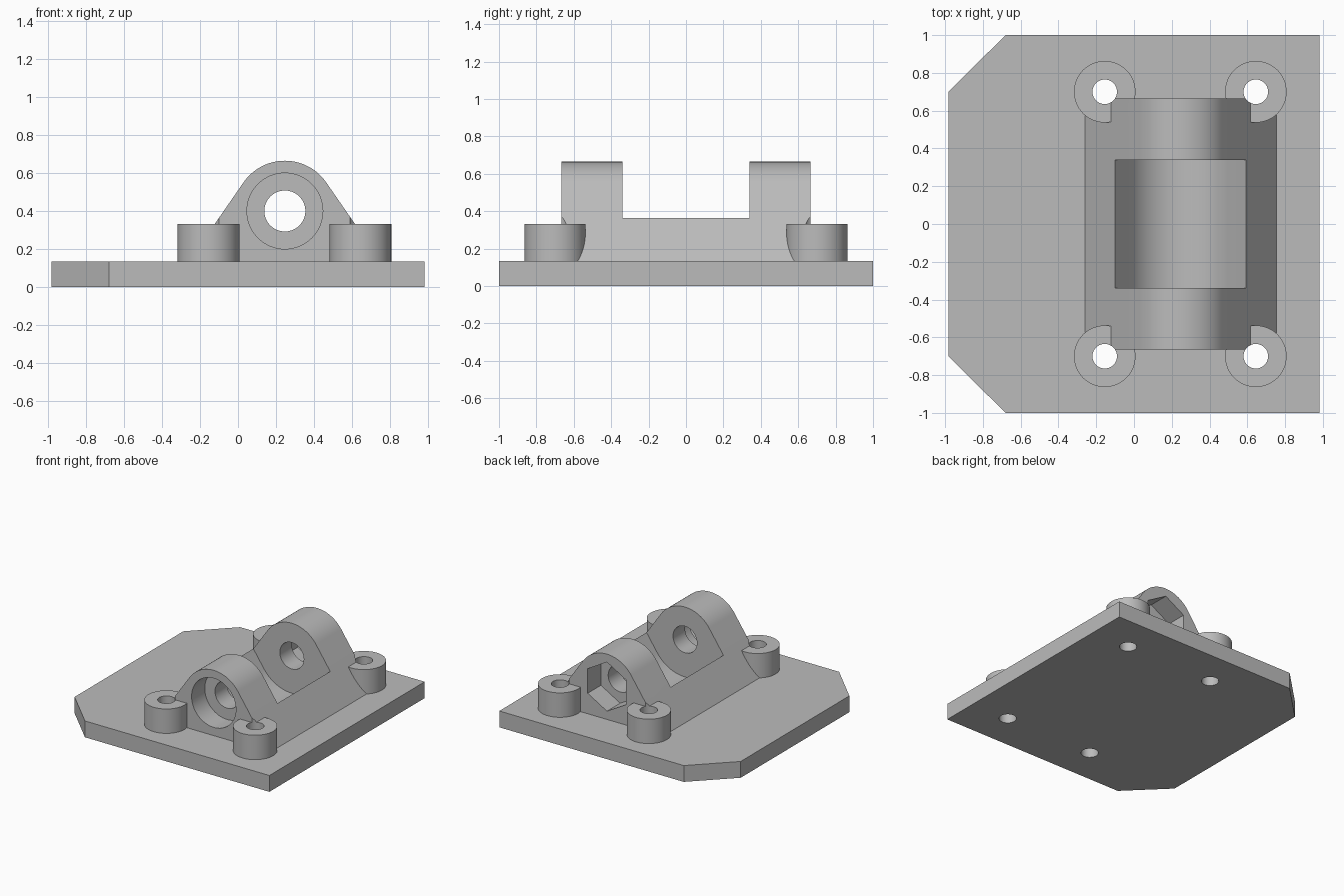
import bpy, bmesh, math
from mathutils import Vector

if "Cube" in bpy.data.objects:
    bpy.data.objects.remove(bpy.data.objects["Cube"], do_unlink=True)

PLATE_TOP = 0.133
PIN_X, PIN_Z = 0.247, 0.4
LUG_END, SLOT_END = 0.665, 0.34
LUG_R, SLOT_R = 0.265, 0.305
FLANK = math.radians(34.7)      # angle of the flank normals above horizontal
BOLTS = [(x, y) for x in (-0.155, 0.645) for y in (-0.70, 0.70)]

grey = bpy.data.materials.new("plain grey")
grey.use_nodes = True
colour = (0.5, 0.5, 0.5, 1)
grey.diffuse_color = colour
grey.node_tree.nodes["Principled BSDF"].inputs["Base Color"].default_value = colour


def prism(name, points, direction):
    """Extrude a closed loop of 3D points along a direction."""
    bm = bmesh.new()
    face = bm.faces.new([bm.verts.new(p) for p in points])
    new = bmesh.ops.extrude_face_region(bm, geom=[face])["geom"]
    moved = [v for v in new if isinstance(v, bmesh.types.BMVert)]
    bmesh.ops.translate(bm, verts=moved, vec=Vector(direction))
    bmesh.ops.recalc_face_normals(bm, faces=bm.faces)
    mesh = bpy.data.meshes.new(name)
    bm.to_mesh(mesh)
    bm.free()
    mesh.materials.append(grey)
    obj = bpy.data.objects.new(name, mesh)
    bpy.context.collection.objects.link(obj)
    return obj


def circle(r, n):
    return [(r * math.sin(math.tau * i / n), r * math.cos(math.tau * i / n)) for i in range(n)]


def upright(name, x, y, r, z0, z1):
    return prism(name, [(x + a, y + b, z0) for a, b in circle(r, 64)], (0, 0, z1 - z0))


def bore(name, r, n, y0, y1):
    return prism(name, [(PIN_X + a, y0, PIN_Z + b) for a, b in circle(r, n)], (0, y1 - y0, 0))


def teardrop(name, r, half_len, foot, flip):
    """Round nose on the pin axis with tangent flanks running out to a flat foot."""
    steps = 40
    angles = [FLANK + (math.pi - 2 * FLANK) * i / steps for i in range(steps + 1)]
    nose = [(r * math.cos(a), r * math.sin(a)) for a in angles]
    half = nose[0][0] + (nose[0][1] + foot) * math.tan(FLANK)
    outline = [(half, -foot)] + nose + [(-half, -foot)]
    points = [(PIN_X + a, -half_len, PIN_Z + flip * b) for a, b in outline]
    return prism(name, points, (0, 2 * half_len, 0))


def combine(target, tool, operation):
    mod = target.modifiers.new(operation, "BOOLEAN")
    mod.operation = operation
    mod.solver = "EXACT"
    mod.object = tool
    bpy.context.view_layer.objects.active = target
    bpy.ops.object.modifier_apply(modifier=mod.name)
    bpy.data.objects.remove(tool, do_unlink=True)


# Base plate with two clipped corners
bracket = prism("hinge_bracket", [(0.983, -1, 0), (0.983, 1, 0), (-0.68, 1, 0),
                                  (-0.983, 0.7, 0), (-0.983, -0.7, 0), (-0.68, -1, 0)],
                (0, 0, PLATE_TOP))

# Clevis body, sunk a little into the plate, and the bolt bosses
combine(bracket, teardrop("clevis", LUG_R, LUG_END, PIN_Z - PLATE_TOP + 0.02, 1), "UNION")
for x, y in BOLTS:
    combine(bracket, upright("bolt_boss", x, y, 0.163, 0.08, 0.332), "UNION")

# Rounded clearance slot between the lugs
combine(bracket, teardrop("slot_cutter", SLOT_R, SLOT_END, 0.6, -1), "DIFFERENCE")

# Bolt holes, pin hole, round head recess and hexagonal nut recess
for x, y in BOLTS:
    combine(bracket, upright("bolt_hole_cutter", x, y, 0.065, -0.2, 1), "DIFFERENCE")
combine(bracket, bore("pin_hole_cutter", 0.108, 64, -1.2, 1.2), "DIFFERENCE")
combine(bracket, bore("head_recess_cutter", 0.2, 64, -1, -0.495), "DIFFERENCE")
combine(bracket, bore("nut_recess_cutter", 0.2, 6, 0.495, 1), "DIFFERENCE")

# Smooth curved walls, keep edges sharp
bpy.ops.object.select_all(action="DESELECT")
bracket.select_set(True)
bpy.context.view_layer.objects.active = bracket
bpy.ops.object.shade_smooth_by_angle(angle=math.radians(25))
